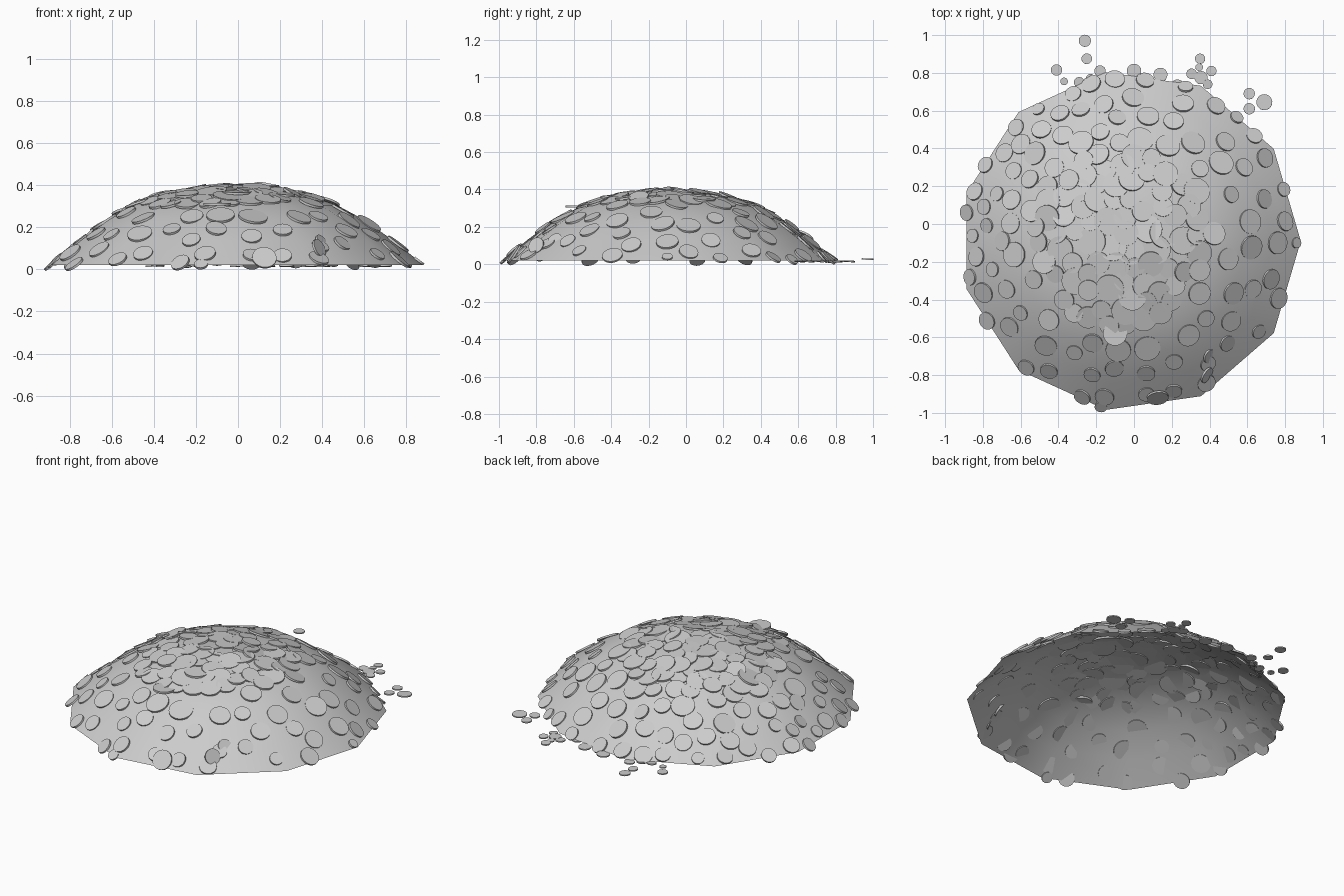
import bpy, bmesh, math, random
from mathutils import Vector, Matrix
from mathutils.bvhtree import BVHTree

if "Cube" in bpy.data.objects:
    bpy.data.objects.remove(bpy.data.objects["Cube"])

random.seed(7)
CENTRE = Vector((-0.02, -0.09, 0))
SIDES = 11


def add_object(name, bm):
    mesh = bpy.data.meshes.new(name)
    bm.to_mesh(mesh)
    bm.free()
    ob = bpy.data.objects.new(name, mesh)
    bpy.context.collection.objects.link(ob)
    bpy.ops.object.select_all(action='DESELECT')
    ob.select_set(True)
    bpy.context.view_layer.objects.active = ob
    bpy.ops.object.shade_smooth_by_angle(angle=math.radians(40))
    return ob


# Mound: open eleven-sided dome, lathed from a short profile
profile = [(0.903, 0.02), (0.76, 0.135), (0.62, 0.235), (0.49, 0.305),
           (0.33, 0.358), (0.16, 0.386)]
bm = bmesh.new()
rings = []
for r, z in profile:
    rings.append([bm.verts.new(CENTRE + Vector((r * math.cos(a), r * math.sin(a), z)))
                  for a in (2 * math.pi * i / SIDES for i in range(SIDES))])
apex = bm.verts.new(CENTRE + Vector((0, 0, 0.395)))
for lo, hi in zip(rings, rings[1:]):
    for i in range(SIDES):
        j = (i + 1) % SIDES
        bm.faces.new((lo[i], lo[j], hi[j], hi[i]))
for i in range(SIDES):
    bm.faces.new((rings[-1][i], rings[-1][(i + 1) % SIDES], apex))
bm.normal_update()
surface = BVHTree.FromBMesh(bm)
add_object("mound", bm)


def add_coin(bm, pos, radius, normal, thick=0.011):
    rot = Vector(normal).to_track_quat('Z', 'Y').to_matrix().to_4x4()
    bmesh.ops.create_cone(bm, cap_ends=True, segments=24, radius1=radius, radius2=radius,
                          depth=thick, matrix=Matrix.Translation(pos) @ rot)


def wobble(n, amount):
    return (n + Vector([random.uniform(-amount, amount) for _ in range(3)])).normalized()


# Coins lying on the mound: crowded on top and back left, sparse low down
bm = bmesh.new()
placed = []
for _ in range(6000):
    if len(placed) >= 185:
        break
    x, y = random.uniform(-0.9, 0.8), random.uniform(-0.92, 0.78)
    hit, n, _i, _d = surface.ray_cast(Vector((x, y, 2)), Vector((0, 0, -1)))
    if hit is None:
        continue
    crowd = math.hypot((x + 0.08) / 0.58, (y + 0.08) / 0.58)
    if crowd < 0.8:
        gap, chance = 0.078, 1
    elif x < 0.1 and y > -0.3:
        gap, chance = 0.1, 0.6
    else:
        gap, chance = 0.115, 0.12
    if random.random() > chance or any((hit - p).length < gap for p in placed):
        continue
    placed.append(hit)
    edge = min(1, math.hypot(x, y + 0.09) / 0.9)
    radius = random.uniform(0.048, 0.076) * (1.08 - 0.38 * edge ** 2)
    add_coin(bm, hit + n * 0.004, radius, wobble(n, 0.13))
add_object("mound_coins", bm)

# Loose coins on the ground behind the mound: x, y, radius
loose = [(-.26, .97, .032), (-.25, .875, .028), (-.41, .815, .03), (-.37, .755, .02),
         (-.29, .75, .028), (-.23, .77, .024), (-.18, .81, .03), (0, .81, .038),
         (.14, .79, .037), (.23, .73, .035), (.305, .795, .028), (.35, .875, .027),
         (.345, .83, .02), (.355, .775, .035), (.41, .81, .027), (.39, .74, .025),
         (.61, .69, .03), (.61, .61, .03), (.69, .645, .042)]
bm = bmesh.new()
for x, y, r in loose:
    z = 0.028 if y > 0.95 else 0.016
    add_coin(bm, Vector((x, y, z)), r, wobble(Vector((0, 0, 1)), 0.06), 0.007)
add_object("loose_coins", bm)

# Coins that stick out of the front slope
bm = bmesh.new()
add_coin(bm, Vector((0.125, -0.92, 0.055)), 0.058, (0.1, -0.8, 0.55))
add_coin(bm, Vector((-0.175, -0.968, 0.025)), 0.033, (-0.1, -0.6, 0.7))
add_coin(bm, Vector((-0.1, -0.58, 0.31)), 0.064, (0, 0, 1))
add_coin(bm, Vector((0.385, -0.80, 0.10)), 0.045, (0.8, -0.5, 0.4))
add_coin(bm, Vector((0.40, -0.70, 0.13)), 0.04, (0.7, -0.4, 0.6))
add_coin(bm, Vector((0.86, -0.10, 0.04)), 0.028, (0.6, 0, 0.8))
add_object("slope_coins", bm)
